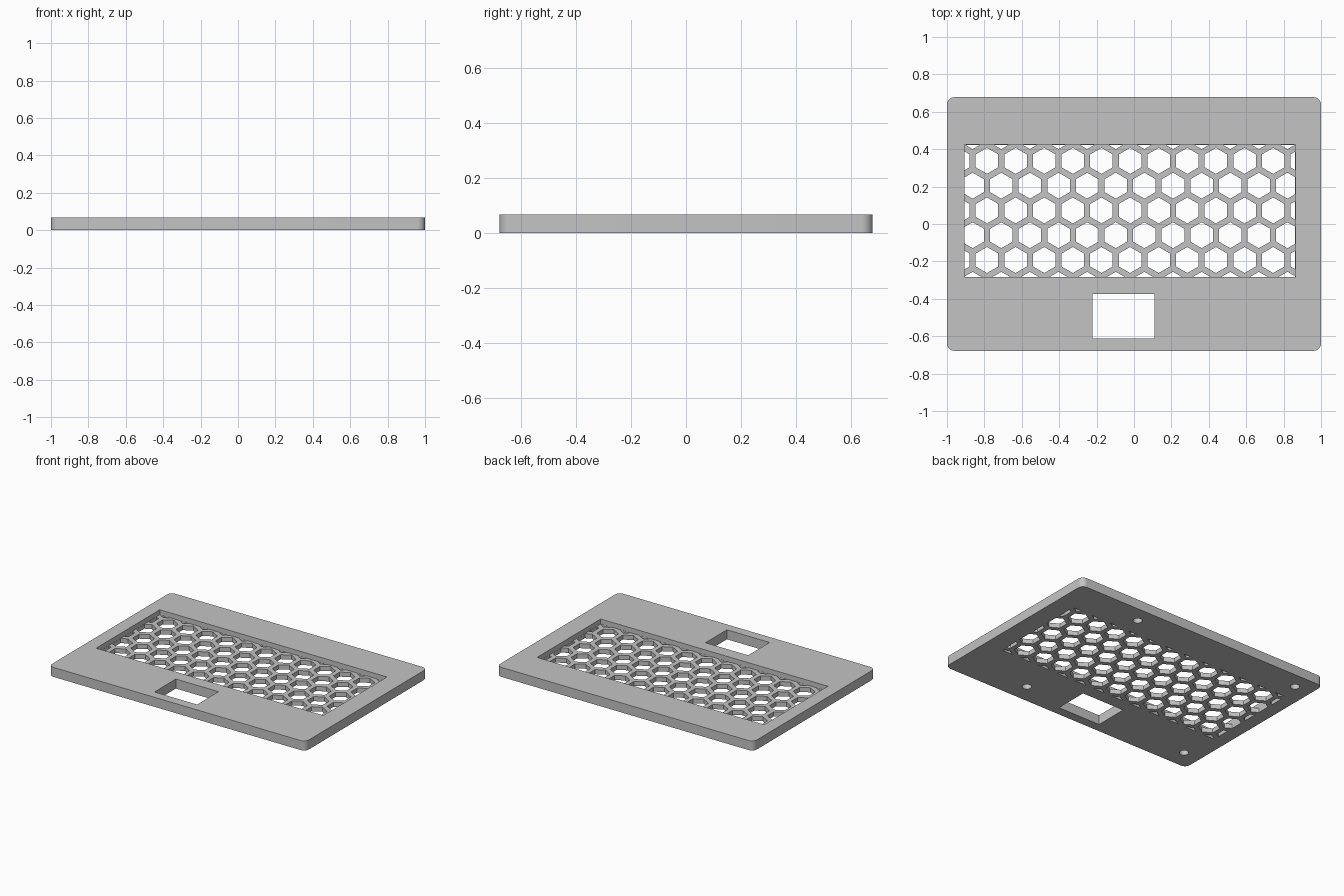
import bpy, bmesh
from math import sin, cos, pi, radians, sqrt
from mathutils import Vector

cube = bpy.data.objects.get("Cube")
if cube:
    bpy.data.objects.remove(cube, do_unlink=True)

WIDTH, DEPTH, HEIGHT = 2.0, 1.356, 0.067
GRILLE_TOP = 0.032
WINDOW = (-0.906, 0.863, -0.284, 0.424)      # x min, x max, y min, y max
TOUCHPAD = (-0.222, 0.11, -0.374, -0.612)

grey = bpy.data.materials.new("plain grey")
grey.use_nodes = True
colour = (0.55, 0.55, 0.55, 1)
grey.diffuse_color = colour
grey.node_tree.nodes["Principled BSDF"].inputs["Base Color"].default_value = colour


def rect(x0, x1, y0, y1):
    return [(x0, y0), (x1, y0), (x1, y1), (x0, y1)]


def ring(cx, cy, r, n, start=0.0):
    return [(cx + r * cos(start + 2 * pi * i / n),
             cy + r * sin(start + 2 * pi * i / n)) for i in range(n)]


def prism(name, outlines, z0, z1, clip=None):
    """Extrude flat outlines from z0 to z1, optionally trimmed to a rectangle."""
    bm = bmesh.new()
    for pts in outlines:
        bm.faces.new([bm.verts.new((x, y, z0)) for x, y in pts])
    if clip:
        x0, x1, y0, y1 = clip
        for co, no in (((x0, 0, 0), (-1, 0, 0)), ((x1, 0, 0), (1, 0, 0)),
                       ((0, y0, 0), (0, -1, 0)), ((0, y1, 0), (0, 1, 0))):
            bmesh.ops.bisect_plane(bm, geom=bm.verts[:] + bm.edges[:] + bm.faces[:],
                                   plane_co=co, plane_no=no, clear_outer=True)
    ext = bmesh.ops.extrude_face_region(bm, geom=bm.faces[:], use_keep_orig=True)
    top = [v for v in ext["geom"] if isinstance(v, bmesh.types.BMVert)]
    bmesh.ops.translate(bm, verts=top, vec=Vector((0, 0, z1 - z0)))
    bmesh.ops.recalc_face_normals(bm, faces=bm.faces[:])
    mesh = bpy.data.meshes.new(name)
    bm.to_mesh(mesh)
    bm.free()
    mesh.materials.append(grey)
    obj = bpy.data.objects.new(name, mesh)
    bpy.context.collection.objects.link(obj)
    return obj


def cut(target, cutter):
    cutter.hide_render = True
    mod = target.modifiers.new("cut", "BOOLEAN")
    mod.operation, mod.solver, mod.object = "DIFFERENCE", "EXACT", cutter
    bpy.context.view_layer.objects.active = target
    bpy.ops.object.modifier_apply(modifier=mod.name)
    bpy.data.objects.remove(cutter, do_unlink=True)


# Plate with rounded corners
radius, steps = 0.04, 8
outline = []
for k, (sx, sy) in enumerate(((1, 1), (-1, 1), (-1, -1), (1, -1))):
    for i in range(steps + 1):
        a = (k + i / steps) * pi / 2
        outline.append((sx * (WIDTH / 2 - radius) + radius * cos(a),
                        sy * (DEPTH / 2 - radius) + radius * sin(a)))
plate = prism("keyboard_cover_plate", [outline], 0, HEIGHT)

# Recessed keyboard window and touchpad opening
cut(plate, prism("window_cutter", [rect(*WINDOW)], GRILLE_TOP, 0.2))
cut(plate, prism("touchpad_cutter", [rect(*TOUCHPAD)], -0.1, 0.2))

# Honeycomb holes through the recessed floor, trimmed at the window edge
pitch, hex_radius = 0.153, 0.0695
hexes = []
for row in range(7):
    y = 0.47 - row * pitch * sqrt(3) / 2
    shift = 0 if row % 2 else pitch / 2
    for col in range(-1, 12):
        hexes.append(ring(-0.786 + shift + col * pitch, y, hex_radius, 6, pi / 6))
gap = 0.001
trim = (WINDOW[0] + gap, WINDOW[1] - gap, WINDOW[2] + gap, WINDOW[3] - gap)
cut(plate, prism("honeycomb_cutter", hexes, -0.1, 0.05, trim))

# Blind screw holes underneath
screws = [ring(x, y, 0.03, 24) for x in (-0.87, 0.44) for y in (-0.54, 0.56)]
cut(plate, prism("screw_cutter", screws, -0.1, 0.04))

bpy.ops.object.select_all(action="DESELECT")
plate.select_set(True)
bpy.context.view_layer.objects.active = plate
bpy.ops.object.shade_smooth_by_angle(angle=radians(30))
